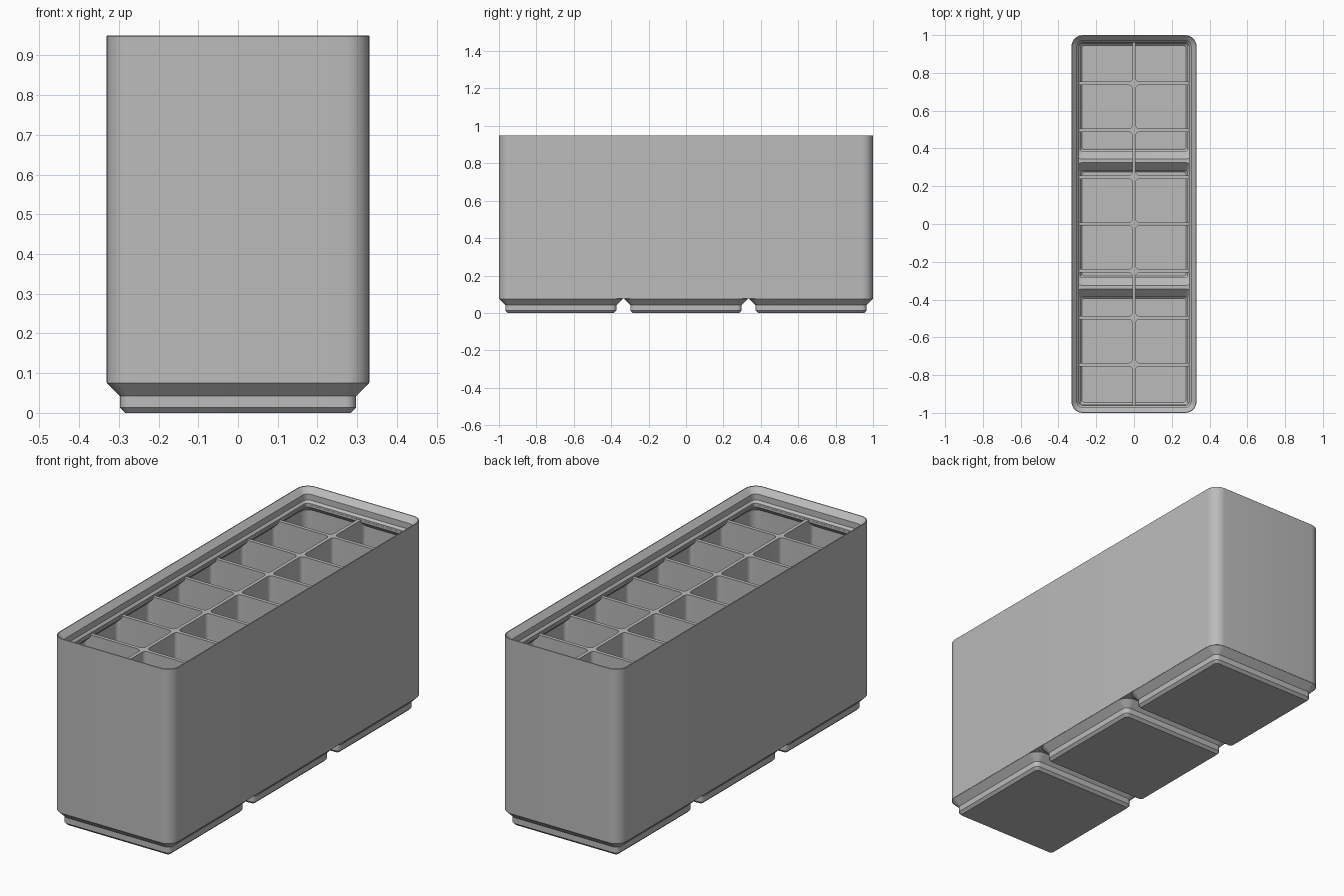
import bpy, bmesh, math

cube = bpy.data.objects.get("Cube")
if cube:
    bpy.data.objects.remove(cube, do_unlink=True)

HX, HY, RADIUS = 0.331, 1.0, 0.06   # half width, half length, corner radius
PITCH = 0.669                        # spacing of the feet
DIVIDER_TOP = 0.872


def rounded_ring(cx, cy, hx, hy, r, steps=8):
    """Points of a rounded rectangle, counter-clockwise."""
    pts = []
    for i, (sx, sy) in enumerate(((1, 1), (-1, 1), (-1, -1), (1, -1))):
        for k in range(steps + 1):
            a = math.pi / 2 * (i + k / steps)
            pts.append((cx + sx * (hx - r) + r * math.cos(a),
                        cy + sy * (hy - r) + r * math.sin(a)))
    return pts


def add_loft(bm, cy, hx, hy, radius, profile, cx=0, steps=8):
    """Closed solid of stacked rounded rectangles; profile holds (z, inset)."""
    rings = []
    for z, inset in profile:
        r = max(radius - inset, 0.012)
        pts = rounded_ring(cx, cy, hx - inset, hy - inset, r, steps)
        rings.append([bm.verts.new((x, y, z)) for x, y in pts])
    n = len(rings[0])
    for low, high in zip(rings, rings[1:]):
        for i in range(n):
            j = (i + 1) % n
            bm.faces.new((low[i], low[j], high[j], high[i]))
    bm.faces.new(rings[0][::-1])
    bm.faces.new(rings[-1])


def make_object(name, lofts):
    bm = bmesh.new()
    for args in lofts:
        add_loft(bm, *args)
    mesh = bpy.data.meshes.new(name)
    bm.to_mesh(mesh)
    bm.free()
    obj = bpy.data.objects.new(name, mesh)
    bpy.context.scene.collection.objects.link(obj)
    return obj


def combine(obj, other, operation):
    """Apply a boolean and discard the second object."""
    mod = obj.modifiers.new("combine", 'BOOLEAN')
    mod.object, mod.operation, mod.solver = other, operation, 'EXACT'
    bpy.context.view_layer.update()
    graph = bpy.context.evaluated_depsgraph_get()
    mesh = bpy.data.meshes.new_from_object(obj.evaluated_get(graph))
    obj.modifiers.clear()
    obj.data = mesh
    bpy.data.objects.remove(other, do_unlink=True)


def feet(name, profile):
    return make_object(name, [(i * PITCH, HX, HX, RADIUS, profile) for i in (-1, 0, 1)])


# Outer body with three stepped feet
storage_bin = make_object("storage_bin", [
    (0, HX, HY, RADIUS, [(0.076, 0), (0.948, 0), (0.95, 0.002)])])
combine(storage_bin, feet("foot_solids", [
    (0, 0.047), (0.013, 0.034), (0.042, 0.034), (0.075, 0.001), (0.083, 0.001)]), 'UNION')

# Hollow inside, following the feet and narrowing under the lip
cavity = make_object("cavity", [
    (0, HX, HY, RADIUS, [(0.088, 0.015), (0.835, 0.015), (0.861, 0.041), (0.885, 0.041)])])
combine(cavity, feet("foot_hollows", [
    (0.013, 0.056), (0.022, 0.047), (0.047, 0.047), (0.088, 0.006), (0.1, 0.006)]), 'UNION')

# Two by eight compartments, leaving thin dividers with rounded corners
wall, half_gap, rows = 0.0155, 0.009, 8
step_y = 1.985 / rows
cells = []
for column in (-1, 1):
    for row in range(rows):
        y0 = (row - rows / 2) * step_y
        y1 = y0 + step_y
        y0 = -HY + wall if row == 0 else y0 + half_gap
        y1 = HY - wall if row == rows - 1 else y1 - half_gap
        hx = (HX - wall - half_gap) / 2
        cells.append(((y0 + y1) / 2, hx, (y1 - y0) / 2, 0.02,
                      [(0.005, 0), (DIVIDER_TOP + 0.004, 0)],
                      column * (half_gap + hx), 5))
combine(cavity, make_object("compartments", cells), 'INTERSECT')
combine(storage_bin, cavity, 'DIFFERENCE')

# Stepped stacking lip around the top opening
combine(storage_bin, make_object("lip_cutter", [
    (0, HX, HY, RADIUS, [(DIVIDER_TOP, 0.04), (0.88, 0.04), (0.891, 0.03),
                         (0.921, 0.03), (0.948, 0.003), (0.96, 0.003)])]), 'DIFFERENCE')

# Plain grey plastic
grey = bpy.data.materials.new("grey_plastic")
grey.use_nodes = True
colour = (0.5, 0.5, 0.5, 1)
grey.diffuse_color = colour
grey.node_tree.nodes["Principled BSDF"].inputs["Base Color"].default_value = colour
storage_bin.data.materials.clear()
storage_bin.data.materials.append(grey)

bpy.ops.object.select_all(action='DESELECT')
storage_bin.select_set(True)
bpy.context.view_layer.objects.active = storage_bin
bpy.ops.object.shade_smooth_by_angle(angle=math.radians(30))
